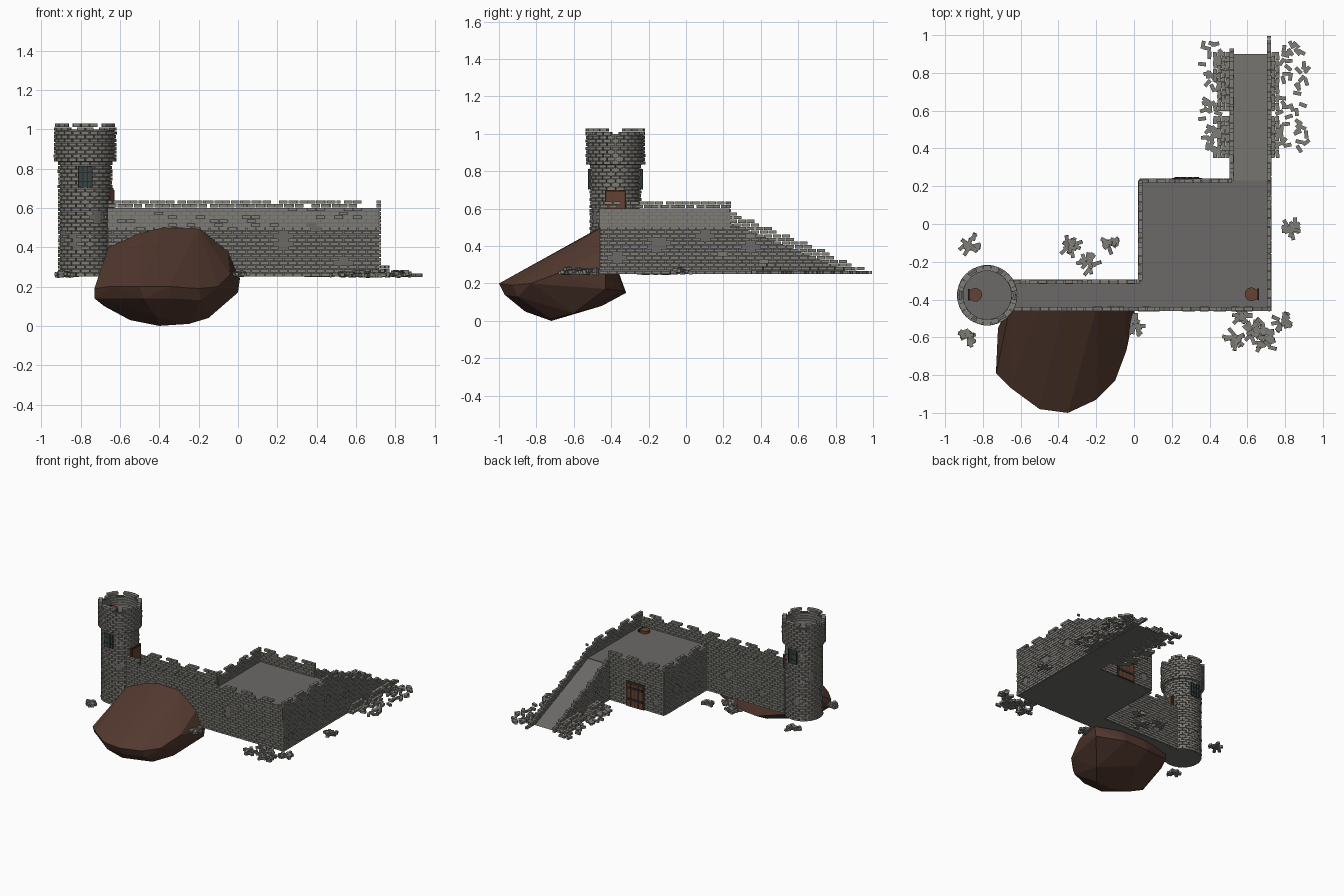
import bpy, bmesh, math, random
from mathutils import Matrix, Vector

if "Cube" in bpy.data.objects:
    bpy.data.objects.remove(bpy.data.objects["Cube"])

random.seed(7)
G, H, L = 0.25, 0.0195, 0.047      # ground level, brick course height, brick pitch


def mat(name, r, g, b):
    m = bpy.data.materials.new(name)
    m.diffuse_color = (r, g, b, 1)
    m.use_nodes = True
    m.node_tree.nodes["Principled BSDF"].inputs["Base Color"].default_value = m.diffuse_color
    return m


BRICK = mat("grey brick", 0.21, 0.205, 0.185)
STONE = mat("plain stone", 0.15, 0.143, 0.135)
EARTH = mat("brown earth", 0.085, 0.040, 0.028)
WOOD = mat("wood", 0.13, 0.055, 0.032)
DARKWOOD = mat("dark wood", 0.05, 0.022, 0.014)
PANE = mat("teal pane", 0.04, 0.06, 0.06)
IRON = mat("dark iron", 0.02, 0.024, 0.024)


def finish(bm, name, m):
    me = bpy.data.meshes.new(name)
    bmesh.ops.recalc_face_normals(bm, faces=bm.faces[:])
    bm.to_mesh(me)
    bm.free()
    me.materials.append(m)
    ob = bpy.data.objects.new(name, me)
    bpy.context.collection.objects.link(ob)
    return ob


def add_box(bm, c, size, rz=0.0, tilt=0.0):
    M = (Matrix.Translation(c) @ Matrix.Rotation(rz, 4, 'Z')
         @ Matrix.Rotation(tilt, 4, 'Y') @ Matrix.Diagonal((*size, 1)))
    bmesh.ops.create_cube(bm, size=1, matrix=M)


def box(name, x0, x1, y0, y1, z0, z1, m):
    bm = bmesh.new()
    add_box(bm, ((x0 + x1) / 2, (y0 + y1) / 2, (z0 + z1) / 2), (x1 - x0, y1 - y0, z1 - z0))
    return finish(bm, name, m)


def crenel(s):
    return 0.602 + (0.039 if s % 0.17 < 0.095 else 0)


def brick_wall(name, p0, p1, top, patches=()):
    """Courses of separate bricks along p0-p1; bricks inside a patch are missing."""
    p0, p1 = Vector(p0), Vector(p1)
    length, d = (p1 - p0).length, (p1 - p0).normalized()
    ang = math.atan2(d.y, d.x)
    bm = bmesh.new()
    for row in range(20):
        z = G + H * (row + 0.5)
        s = -L / 2 * (row % 2)
        while s < length - 0.004:
            a, b = max(s, 0), min(s + L - 0.004, length)
            s += L
            mid = (a + b) / 2
            if b - a < 0.006 or z + H / 2 > top(mid) + 0.003:
                continue
            if any(math.hypot(mid - u, z - v) < r for u, v, r in patches):
                continue
            q = p0 + d * mid
            add_box(bm, (q.x, q.y, z), (b - a, 0.022 + random.uniform(-.002, .002), H - 0.003), ang)
    return finish(bm, name, BRICK)


# solid cores under the walkways
box("keep_core", 0.03, 0.717, -0.452, 0.23, G, 0.53, STONE)
box("corridor_core", -0.70, 0.04, -0.452, -0.305, G, 0.529, STONE)

# ramp wedge
bm = bmesh.new()
vs = [[bm.verts.new((x, y, z)) for y, z in ((0.22, G), (0.9, G), (0.22, 0.53))] for x in (0.517, 0.717)]
bm.faces.new(vs[0])
bm.faces.new(vs[1])
for i in range(3):
    j = (i + 1) % 3
    bm.faces.new((vs[0][i], vs[0][j], vs[1][j], vs[1][i]))
finish(bm, "ramp", STONE)

# brick walls with thin parapet cores: name, start, end, patches
walls = [
    ("front_wall", (-0.66, -0.450), (0.72, -0.450),
     ((0.49, 0.44, 0.04), (0.89, 0.43, 0.045), (1.2, 0.33, 0.03), (1.05, 0.5, 0.025))),
    ("right_wall", (0.715, -0.46), (0.715, 0.23),
     ((0.09, 0.33, 0.03), (0.31, 0.41, 0.045), (0.56, 0.45, 0.035))),
    ("back_wall", (0.52, 0.228), (0.03, 0.228), ((0.08, 0.42, 0.035), (0.42, 0.34, 0.035))),
    ("left_wall", (0.034, 0.23), (0.034, -0.30), ((0.15, 0.4, 0.04), (0.4, 0.34, 0.035))),
    ("corridor_back_wall", (0.03, -0.306), (-0.66, -0.306), ((0.2, 0.42, 0.04), (0.5, 0.35, 0.035))),
]
for name, a, b, patches in walls:
    brick_wall(name, a, b, crenel, patches)
    box(name + "_parapet_core", min(a[0], b[0]) - .004, max(a[0], b[0]) + .004 * (a[0] == b[0]),
        min(a[1], b[1]) - .004, max(a[1], b[1]) + .004, 0.5, 0.6, STONE)

# stepped ramp side walls
brick_wall("ramp_right_wall", (0.715, 0.23), (0.715, 0.995), lambda s: 0.59 - 0.42 * s,
           ((0.12, 0.40, 0.035),))
brick_wall("ramp_left_wall", (0.517, 0.23), (0.517, 0.93), lambda s: 0.59 - 0.43 * s,
           ((0.15, 0.38, 0.035),))

# round tower core: turned profile
TX, TY = -0.777, -0.377
bm = bmesh.new()
prof = [(0, G), (.129, G), (.129, .83), (.150, .84), (.150, .998), (.136, .998), (.136, .93), (0, .93)]
pv = [bm.verts.new((TX + r, TY, z)) for r, z in prof]
pe = [bm.edges.new(p) for p in zip(pv, pv[1:])]
bmesh.ops.spin(bm, geom=pv + pe, cent=(TX, TY, 0), axis=(0, 0, 1), angle=math.tau, steps=32)
bmesh.ops.remove_doubles(bm, verts=bm.verts[:], dist=0.0005)
finish(bm, "tower_core", STONE)

# tower bricks
bm = bmesh.new()
tower_patches = ((-115, .43, 14), (-60, .55, 13), (100, .4, 14), (150, .6, 13), (-160, .45, 13))
for row in range(40):
    z = G + H * (row + 0.5)
    upper = z > 0.83
    r, depth, n = (0.143, 0.030, 22) if upper else (0.126, 0.022, 18)
    for k in range(n):
        deg = (k + 0.5 * (row % 2)) * 360 / n
        if row >= 38 and (deg + 90 + 18) % 60 > 38:
            continue
        if any(abs((deg - a + 180) % 360 - 180) < w and abs(z - v) < .035 for a, v, w in tower_patches):
            continue
        t = math.radians(deg)
        add_box(bm, (TX + r * math.cos(t), TY + r * math.sin(t), z),
                (depth + random.uniform(-.003, .003), math.tau * (r + .008) / n - 0.004, H - 0.003), t)
finish(bm, "tower_bricks", BRICK)

# tower windows, front and back
for side, label in ((-1, "front"), (1, "back")):
    y = TY + side * 0.137
    box(label + "_window_pane", TX - .035, TX + .035, y - .006, y + .006, .705, .81, PANE)
    bm = bmesh.new()
    for dx in (-.035, -.012, .012, .035):
        add_box(bm, (TX + dx, y + side * .005, .757), (.005, .008, .108))
    for z in (.735, .78):
        add_box(bm, (TX, y + side * .005, z), (.07, .007, .005))
    finish(bm, label + "_window_bars", IRON)

# tower door onto the corridor
box("tower_door", -.66, -.632, -.432, -.322, .53, .70, DARKWOOD)
for i in range(3):
    box("tower_door_plank", -.634, -.629, -.424 + i * .032, -.394 + i * .032, .53, .69, WOOD)

# keep door at the back: frame, planks, straps
box("keep_door_frame", .20, .36, .232, .244, G, .45, DARKWOOD)
for i in range(4):
    box("keep_door_plank", .216 + i * .033, .245 + i * .033, .24, .247, G, .432, WOOD)
for z in (.30, .39):
    box("keep_door_strap", .212, .348, .245, .25, z, z + .018, IRON)

# round hatches with iron handles
for name, x, y, z, s in (("tower_hatch", -.84, -.375, .93, -1), ("keep_hatch", .622, -.372, .53, 1)):
    bm = bmesh.new()
    bmesh.ops.create_cone(bm, cap_ends=True, segments=16, radius1=.036, radius2=.036, depth=.02,
                          matrix=Matrix.Translation((x, y, z + .01)))
    finish(bm, name, WOOD)
    box(name + "_hinge", x + s * .034 - .006, x + s * .034 + .006, y - .03, y + .03, z, z + .022, IRON)

# earth mound in front of the corridor: hull of a few points
pts = [(-.66, -.455, .40), (-.5, -.45, .475), (-.38, -.45, .505), (-.2, -.45, .5), (-.05, -.45, .38),
       (-.73, -.79, .19), (-.65, -.87, .2), (-.5, -.98, .2), (-.35, -1, .2), (-.2, -.93, .19),
       (-.1, -.83, .2), (-.04, -.67, .26), (.01, -.43, .24), (0, -.43, .17), (-.72, -.55, .22),
       (-.73, -.77, .14), (-.48, -.96, .14), (-.34, -.97, .14), (-.19, -.9, .13), (-.42, -.86, .05),
       (-.4, -.72, 0), (-.25, -.72, .01), (-.55, -.7, .03), (-.68, -.7, .1), (-.15, -.6, .04),
       (-.4, -.32, .15), (-.2, -.33, .16), (-.4, -.36, .246), (-.64, -.40, .2), (-.4, -.45, .08)]
bm = bmesh.new()
hv = [bm.verts.new(p) for p in pts]
bmesh.ops.convex_hull(bm, input=hv)
finish(bm, "earth_mound", EARTH)

# loose brick piles
bm = bmesh.new()
size = (.042, .02, .017)
for px, py in ((-.87, -.11), (-.88, -.59), (-.33, -.12), (-.13, -.1), (-.24, -.21), (0, -.54), (.57, -.48),
               (.53, -.61), (.62, -.57), (.70, -.63), (.68, -.56), (.79, -.51), (.84, -.03)):
    for k in range(16):
        t, r = random.uniform(0, math.tau), random.uniform(.005, .05)
        add_box(bm, (px + r * math.cos(t), py + r * math.sin(t), .256 + random.random() * .5 * (.055 - r)),
                size, t + random.uniform(-.5, .5), random.uniform(-.2, .2))
finish(bm, "rubble_piles", BRICK)

# layered heaps and scattered bricks beside the ramp
bm = bmesh.new()
for side, x0 in ((-1, .505), (1, .727)):
    for ya, yb in ((.37, .57), (.62, .9)):
        for layer in range(3):
            y = ya + layer * .02
            while y < yb - layer * .02:
                reach = random.uniform(.02, .09 if side < 0 else .05) * (1 - layer * .25)
                for k in range(int(reach / .022) + 1):
                    add_box(bm, (x0 + side * (.01 + k * .022), y, G + .01 + layer * H), size,
                            math.pi / 2 + random.uniform(-.15, .15))
                y += .045
    for k in range(45):
        x = x0 + side * random.uniform(.04, .145 if side < 0 else .19)
        add_box(bm, (x, random.uniform(.38, .96), G + .008), size, random.uniform(0, math.pi))
finish(bm, "ramp_rubble", BRICK)
